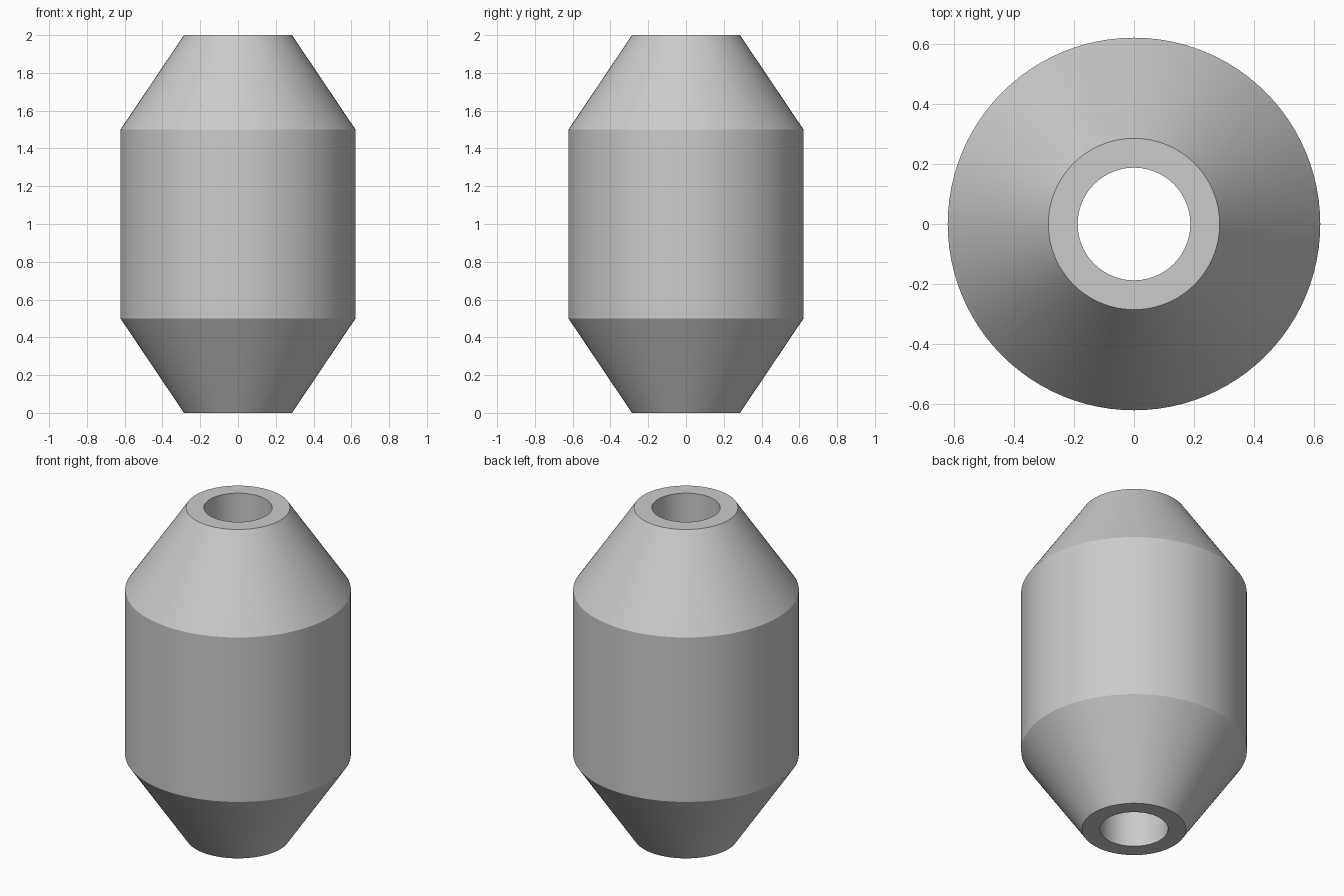
import bpy, bmesh, math

cube = bpy.data.objects.get("Cube")
if cube:
    bpy.data.objects.remove(cube, do_unlink=True)

# Single grey finish
grey = bpy.data.materials.new("grey")
grey.use_nodes = True
colour = (0.6, 0.6, 0.6, 1)
grey.diffuse_color = colour
grey.node_tree.nodes["Principled BSDF"].inputs["Base Color"].default_value = colour

SEGMENTS = 96
BODY, NECK, BORE = 0.622, 0.286, 0.188

# Closed wall section: tapered ends, straight barrel, straight through-bore
profile = [(BORE, 0), (NECK, 0), (BODY, 0.5), (BODY, 1.5), (NECK, 2), (BORE, 2)]

bm = bmesh.new()
verts = [bm.verts.new((r, 0, z)) for r, z in profile]
edges = [bm.edges.new((v, verts[(i + 1) % len(verts)])) for i, v in enumerate(verts)]
bmesh.ops.spin(bm, geom=verts + edges, axis=(0, 0, 1), cent=(0, 0, 0),
               angle=math.tau, steps=SEGMENTS, use_merge=True)
bmesh.ops.remove_doubles(bm, verts=bm.verts, dist=1e-4)
bmesh.ops.recalc_face_normals(bm, faces=bm.faces)

mesh = bpy.data.meshes.new("tapered_barrel")
bm.to_mesh(mesh)
bm.free()
mesh.materials.append(grey)
barrel = bpy.data.objects.new("tapered_barrel", mesh)
bpy.context.collection.objects.link(barrel)

# Smooth around, crisp at the rims and shoulders
bpy.ops.object.select_all(action="DESELECT")
barrel.select_set(True)
bpy.context.view_layer.objects.active = barrel
bpy.ops.object.shade_smooth_by_angle(angle=math.radians(25))
